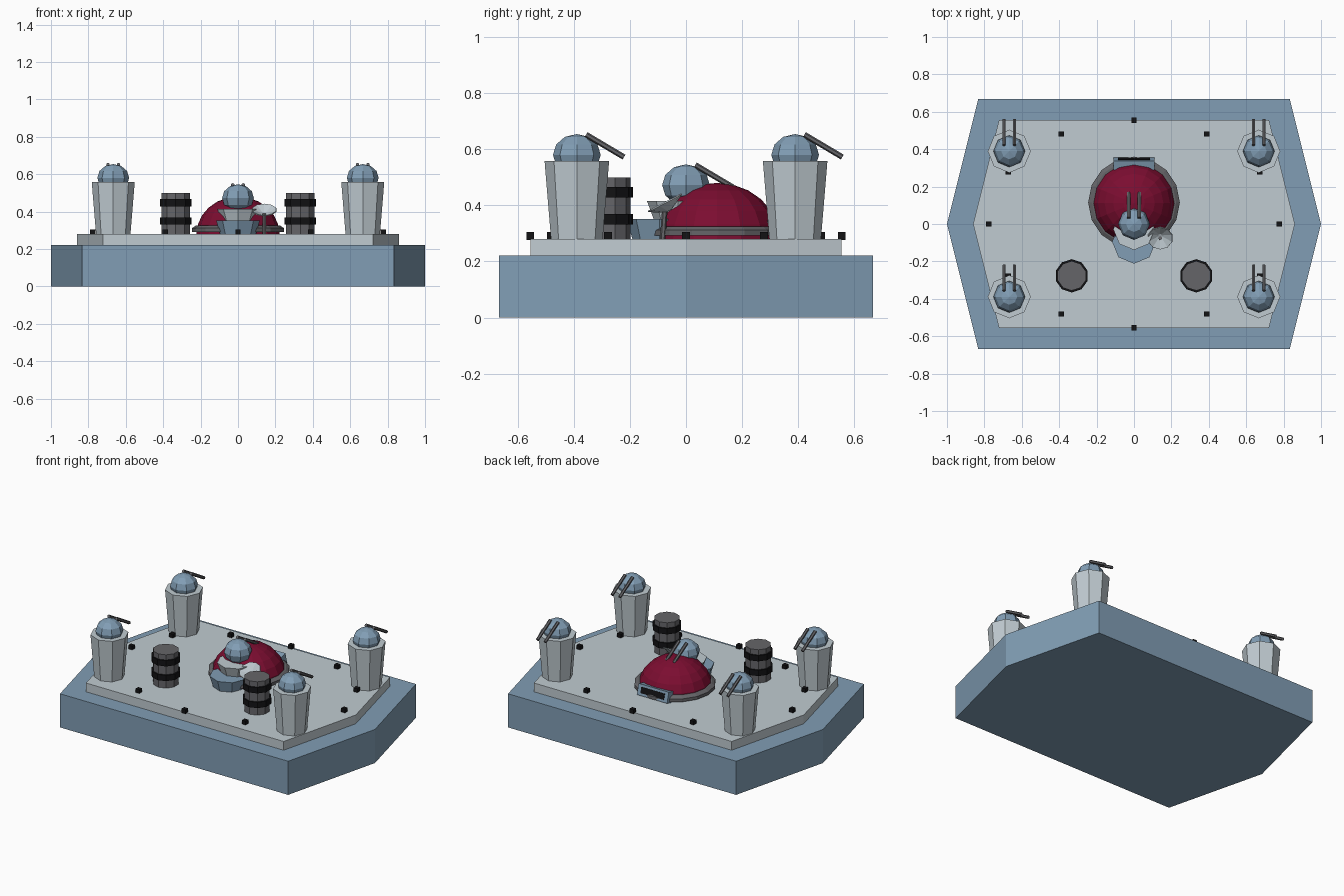
import bpy, bmesh, math
from mathutils import Matrix, Vector

if "Cube" in bpy.data.objects:
    bpy.data.objects.remove(bpy.data.objects["Cube"])


def material(name, rgb):
    m = bpy.data.materials.new(name)
    m.diffuse_color = (*rgb, 1)
    m.use_nodes = True
    m.node_tree.nodes["Principled BSDF"].inputs["Base Color"].default_value = m.diffuse_color
    return m


BLUE = material("blue_grey", (0.22, 0.34, 0.46))
PALE = material("pale_grey", (0.53, 0.60, 0.64))
DARK = material("dark_grey", (0.13, 0.13, 0.14))
BLACK = material("black", (0.006, 0.006, 0.007))
RED = material("deep_red", (0.20, 0.004, 0.03))
DECK_Z = 0.28


def finish(bm, name, mat, matrix=Matrix()):
    bmesh.ops.recalc_face_normals(bm, faces=bm.faces)
    me = bpy.data.meshes.new(name)
    bm.to_mesh(me)
    bm.free()
    me.materials.append(mat)
    ob = bpy.data.objects.new(name, me)
    ob.matrix_world = matrix
    bpy.context.collection.objects.link(ob)
    return ob


def slab(name, outline, z0, z1, mat):
    bm = bmesh.new()
    f = bm.faces.new([bm.verts.new((x, y, z0)) for x, y in outline])
    ext = bmesh.ops.extrude_face_region(bm, geom=[f], use_keep_orig=True)
    verts = [v for v in ext["geom"] if isinstance(v, bmesh.types.BMVert)]
    bmesh.ops.translate(bm, verts=verts, vec=(0, 0, z1 - z0))
    return finish(bm, name, mat)


def prism(name, x, y, z0, z1, r0, r1, sides, mat):
    bm = bmesh.new()
    bmesh.ops.create_cone(bm, cap_ends=True, segments=sides, radius1=r0, radius2=r1, depth=z1 - z0)
    return finish(bm, name, mat, Matrix.Translation((x, y, (z0 + z1) / 2)))


def ball(name, loc, r, rz, segs, rings, mat, cut=None):
    bm = bmesh.new()
    bmesh.ops.create_uvsphere(bm, u_segments=segs, v_segments=rings, radius=1)
    bmesh.ops.scale(bm, vec=(r, r, rz), verts=bm.verts)
    if cut is not None:
        geom = bm.verts[:] + bm.edges[:] + bm.faces[:]
        bmesh.ops.bisect_plane(bm, geom=geom, plane_co=(0, 0, cut), plane_no=(0, 0, 1), clear_inner=True)
    return finish(bm, name, mat, Matrix.Translation(loc))


def box(name, loc, size, mat, tilt=0):
    bm = bmesh.new()
    bmesh.ops.create_cube(bm, size=1)
    bmesh.ops.scale(bm, vec=size, verts=bm.verts)
    return finish(bm, name, mat, Matrix.Translation(loc) @ Matrix.Rotation(tilt, 4, 'X'))


def rod(name, a, b, r, sides, mat):
    a, b = Vector(a), Vector(b)
    bm = bmesh.new()
    bmesh.ops.create_cone(bm, cap_ends=True, segments=sides, radius1=r, radius2=r, depth=(b - a).length)
    rot = (b - a).to_track_quat('Z', 'Y').to_matrix().to_4x4()
    return finish(bm, name, mat, Matrix.Translation((a + b) / 2) @ rot)


def gun_turret(name, x, y, z):
    ball(name + "_dome", (x, y, z), 0.085, 0.074, 8, 6, BLUE)
    for s in (-1, 1):
        rod(name + "_barrel", (x + s * 0.028, y + 0.033, z + 0.072),
            (x + s * 0.028, y + 0.168, z - 0.008), 0.01, 6, DARK)


def hexagon(tip, x, y):
    return [(tip, 0), (x, y), (-x, y), (-tip, 0), (-x, -y), (x, -y)]


# Hull and raised deck
slab("hull", hexagon(1.0, 0.833, 0.667), 0, 0.222, BLUE)
slab("deck", hexagon(0.86, 0.722, 0.555), 0.222, DECK_Z, PALE)

# Ring of deck studs
for i in range(12):
    a = i * math.pi / 6
    box("deck_stud", (0.777 * math.cos(a), 0.555 * math.sin(a), 0.291), (0.028, 0.028, 0.028), BLACK)

# Corner towers with twin guns
for x in (-0.667, 0.667):
    for y in (-0.389, 0.389):
        prism("tower", x, y, DECK_Z, 0.558, 0.092, 0.115, 8, PALE)
        gun_turret("tower_turret", x, y, 0.58)

# Banded storage tanks
for x in (-0.333, 0.333):
    prism("tank", x, -0.277, DECK_Z, 0.50, 0.079, 0.079, 10, DARK)
    for z in (0.35, 0.447):
        prism("tank_band", x, -0.277, z - 0.019, z + 0.019, 0.089, 0.089, 10, BLACK)

# Central red dome and its collar ring
ball("red_dome", (0, 0.111, DECK_Z), 0.222, 0.20, 16, 12, RED, cut=0)
bm = bmesh.new()
rows = []
for i in range(16):
    a = i * math.pi / 8
    rows.append([bm.verts.new((r * math.cos(a), 0.115 + r * math.sin(a), z))
                 for r, z in ((0.205, 0.292), (0.245, 0.292), (0.245, 0.312), (0.225, 0.325), (0.205, 0.325))])
for i in range(16):
    p, q = rows[i], rows[(i + 1) % 16]
    for j in range(5):
        bm.faces.new((p[j], q[j], q[(j + 1) % 5], p[(j + 1) % 5]))
finish(bm, "dome_ring", DARK)

# Front pedestal, gun platform and central turret
prism("pedestal", 0, -0.095, DECK_Z, 0.352, 0.096, 0.117, 8, BLUE)
prism("gun_platform", 0, -0.028, 0.345, 0.415, 0.085, 0.111, 8, PALE)
gun_turret("central_turret", 0, 0, 0.472)

# Rear hatch with dark window
box("hatch_frame", (0, 0.322, 0.318), (0.22, 0.05, 0.07), BLUE, 0.25)
box("hatch_window", (0, 0.344, 0.324), (0.17, 0.012, 0.038), BLACK, 0.25)

# Tilted dish on a mast
rod("dish_mast", (0.14, -0.083, DECK_Z), (0.14, -0.075, 0.39), 0.01, 6, DARK)
bm = bmesh.new()
bmesh.ops.create_cone(bm, cap_ends=False, segments=10, radius1=0.012, radius2=0.069, depth=0.03)
bmesh.ops.holes_fill(bm, edges=[e for e in bm.edges if all(v.co.z < 0 for v in e.verts)])
dish = finish(bm, "dish", PALE, Matrix.Translation((0.14, -0.068, 0.394)) @ Matrix.Rotation(0.48, 4, 'X'))
thick = dish.modifiers.new("thickness", 'SOLIDIFY')
thick.thickness = 0.005
